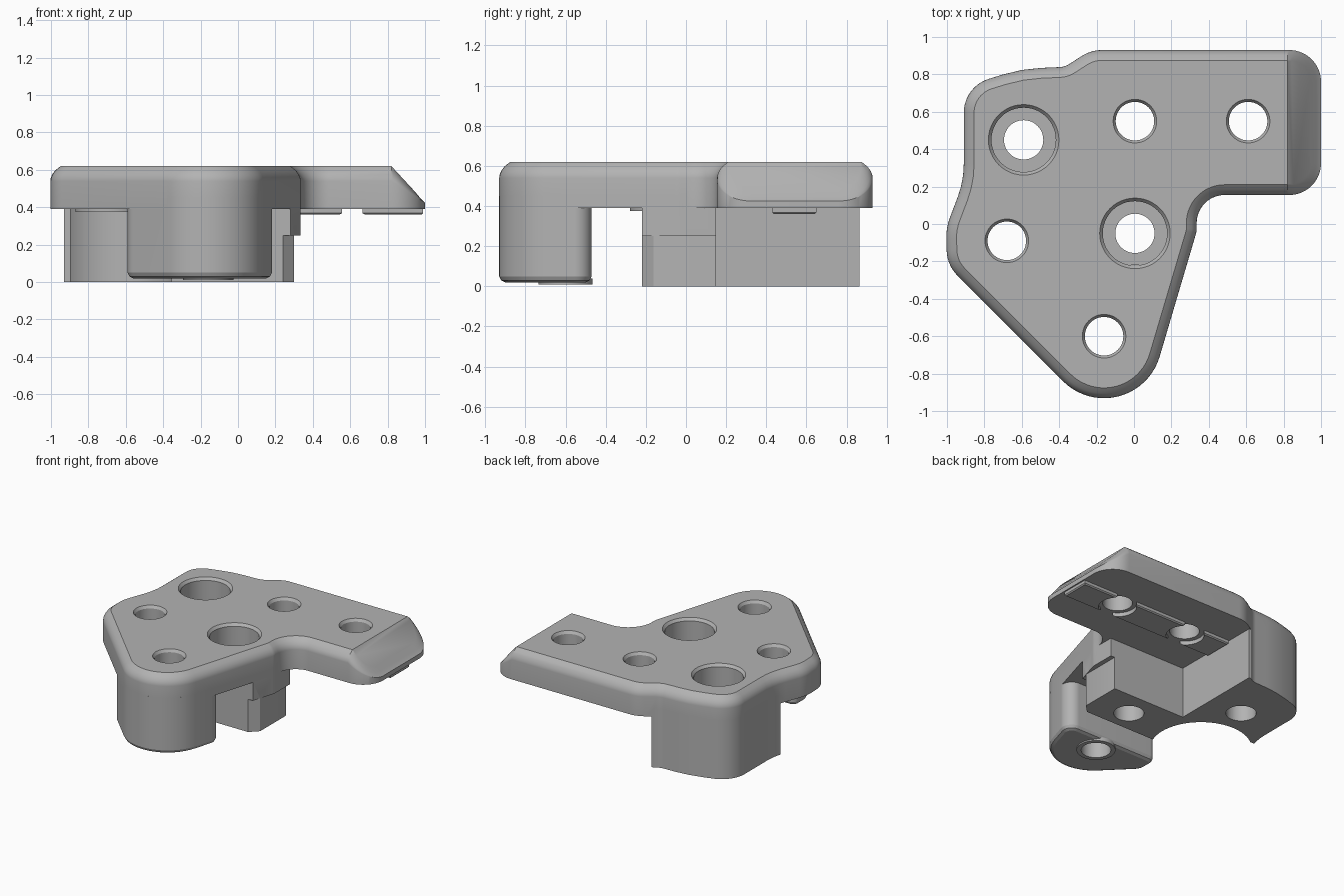
import bpy, bmesh, math
from mathutils import Vector

if "Cube" in bpy.data.objects:
    bpy.data.objects.remove(bpy.data.objects["Cube"])

grey = bpy.data.materials.new("mid_grey")
grey.diffuse_color = (0.45, 0.45, 0.45, 1)
grey.use_nodes = True
grey.node_tree.nodes["Principled BSDF"].inputs["Base Color"].default_value = grey.diffuse_color


def round_poly(corners, step=6):
    """Closed 2D outline from (x, y, radius) corners."""
    pts, n = [], len(corners)
    for i, (x, y, r) in enumerate(corners):
        p = Vector((x, y))
        a = (Vector(corners[i - 1][:2]) - p).normalized()
        b = (Vector(corners[(i + 1) % n][:2]) - p).normalized()
        half = a.angle(b) / 2
        centre = p + (a + b).normalized() * r / math.sin(half)
        start = p + a * r / math.tan(half) - centre
        end = p + b * r / math.tan(half) - centre
        turn = -start.angle_signed(end)
        k = max(2, round(abs(math.degrees(turn)) / step))
        for j in range(k + 1):
            t = turn * j / k
            c, s = math.cos(t), math.sin(t)
            pts.append(centre + Vector((start.x * c - start.y * s,
                                        start.x * s + start.y * c)))
    return pts


def inset(pts, d):
    """Move a counter-clockwise outline inwards by d."""
    out, n = [], len(pts)
    for i, p in enumerate(pts):
        e1 = (p - pts[i - 1]).normalized()
        e2 = (pts[(i + 1) % n] - p).normalized()
        n1, n2 = Vector((-e1.y, e1.x)), Vector((-e2.y, e2.x))
        out.append(p + (n1 + n2) * d / (1 + n1.dot(n2)))
    return out


def loft(name, pts, levels, shape=None):
    """Stack insets of an outline at (z, inset) levels."""
    area = sum(pts[i - 1].x * p.y - p.x * pts[i - 1].y for i, p in enumerate(pts))
    if area < 0:
        pts = pts[::-1]
    bm = bmesh.new()
    rings = [[bm.verts.new((p.x, p.y, z)) for p in (inset(pts, d) if d else pts)]
             for z, d in levels]
    n = len(pts)
    for lo, hi in zip(rings, rings[1:]):
        for i in range(n):
            j = (i + 1) % n
            bm.faces.new((lo[i], lo[j], hi[j], hi[i]))
    bm.faces.new(rings[0][::-1])
    bm.faces.new(rings[-1])
    if shape:
        shape(bm)
    bmesh.ops.recalc_face_normals(bm, faces=bm.faces[:])
    me = bpy.data.meshes.new(name)
    bm.to_mesh(me)
    bm.free()
    me.materials.append(grey)
    ob = bpy.data.objects.new(name, me)
    bpy.context.collection.objects.link(ob)
    return ob


def cylinder(name, x, y, levels, segs=48):
    """Turned shape from (z, radius) levels."""
    r0 = levels[0][1]
    pts = [Vector((x + r0 * math.cos(math.tau * i / segs),
                   y + r0 * math.sin(math.tau * i / segs))) for i in range(segs)]
    return loft(name, pts, [(z, (r0 - r) / math.cos(math.pi / segs)) for z, r in levels])


def box(name, x0, x1, y0, y1, z0, z1):
    pts = [Vector(p) for p in ((x0, y0), (x1, y0), (x1, y1), (x0, y1))]
    return loft(name, pts, [(z0, 0), (z1, 0)])


def combine(ob, tool, op):
    mod = ob.modifiers.new(op, 'BOOLEAN')
    mod.operation, mod.solver, mod.object = op, 'EXACT', tool
    bpy.context.view_layer.objects.active = ob
    bpy.ops.object.modifier_apply(modifier=mod.name)
    bpy.data.objects.remove(tool)


def slope_end(bm):
    """Slope the wing tip down, fading out the edge rounding."""
    bmesh.ops.bisect_plane(bm, geom=bm.verts[:] + bm.edges[:] + bm.faces[:],
                           plane_co=(0.82, 0, 0), plane_no=(1, 0, 0))
    for v in bm.verts:
        if v.co.x > 0.8201 and v.co.z > 0.4:
            t = min(1, (v.co.x - 0.82) / 0.18)
            drop = (0.62 - v.co.z) * (1 - t)
            v.co.z = max(0.40, 0.62 - 0.195 * t - drop)


# Main plate: rounded outline, softened top edge, sloped right end
TIP = (-0.011, -1.209, 0.31)
outline = round_poly([
    (1.0, 0.93, 0.17), (-0.23, 0.93, 0.2), (-0.37, 0.84, 0.1), (-0.6, 0.83, 0.8),
    (-0.91, 0.735, 0.19), (-0.91, 0.23, 0.5), (-1.005, -0.02, 0.3), (-1.0, -0.22, 0.2),
    TIP, (0.335, -0.04, 0.1), (0.335, 0.155, 0.15), (1.0, 0.155, 0.17)])
body = loft("bracket_body", outline,
            [(0.39, 0), (0.54, 0), (0.555, 0.002), (0.575, 0.01), (0.597, 0.026), (0.62, 0.055)],
            slope_end)

# Front leg with softened foot
leg = loft("front_leg", round_poly([(-0.59, -0.47, 0.05), (-0.59, -0.63, 0.1), TIP,
                                    (0.208, -0.47, 0.08)]),
           [(0.02, 0.03), (0.03, 0.01), (0.05, 0), (0.45, 0)])

# Back block: follows the plate edge, stepped on the right, scooped at the left hole
block = loft("back_block", outline, [(0, 0), (0.45, 0)])
for cutter in (
        box("front_cut", -2, 2, -2, -0.22, -1, 1),
        box("wing_cut", -0.315, 2, 0.15, 2, -1, 1),
        box("back_cut", -2, 2, 0.865, 2, -1, 1),
        box("left_cut", -2, -0.68, -2, 0.186, -1, 1),
        box("side_cut", 0.335, 2, -2, 2, -1, 1),
        box("step_cut", 0.30, 2, -2, 2, -1, 0.25),
        loft("corner_cut", [Vector(p) for p in ((0.22, -0.24), (0.32, -0.24), (0.32, -0.14))],
             [(-1, 0), (0.25, 0)]),
        cylinder("scoop", -0.68, -0.09, [(-1, 0.35), (1, 0.35)], 60)):
    combine(block, cutter, 'DIFFERENCE')

# Raised pads underneath: rail along the wing, rings at left hole and foot
rail = loft("wing_rail", [Vector(p) for p in ((-0.31, 0.43), (0.99, 0.43),
                                              (0.99, 0.65), (-0.31, 0.65))],
            [(0.36, 0.008), (0.368, 0), (0.40, 0)])
for x in (0.0, 0.61):
    combine(rail, cylinder("relief", x, 0.55, [(0.3, 0.132), (0.5, 0.132)]), 'DIFFERENCE')
left_pad = cylinder("left_pad", -0.68, -0.09, [(0.375, 0.19), (0.40, 0.19)])
foot_pad = cylinder("foot_pad", -0.16, -0.6, [(0.01, 0.135), (0.04, 0.135)])

for part in (block, leg, rail, left_pad, foot_pad):
    combine(body, part, 'UNION')

# Small bolt holes with chamfered rims
for x, y in ((0.005, 0.55), (0.61, 0.55), (-0.68, -0.09), (-0.16, -0.6)):
    combine(body, cylinder("hole", x, y, [(-0.1, 0.103), (0.6, 0.103), (0.64, 0.13)]),
            'DIFFERENCE')

# Counterbored holes
for x, y in ((-0.59, 0.45), (0.005, -0.05)):
    combine(body, cylinder("bore", x, y, [(-0.1, 0.105), (0.5, 0.105)]), 'DIFFERENCE')
    combine(body, cylinder("counterbore", x, y, [(0.3, 0.172), (0.6, 0.172), (0.64, 0.205)]),
            'DIFFERENCE')

bpy.ops.object.select_all(action='DESELECT')
body.select_set(True)
bpy.context.view_layer.objects.active = body
bpy.ops.object.shade_smooth_by_angle(angle=math.radians(25))
